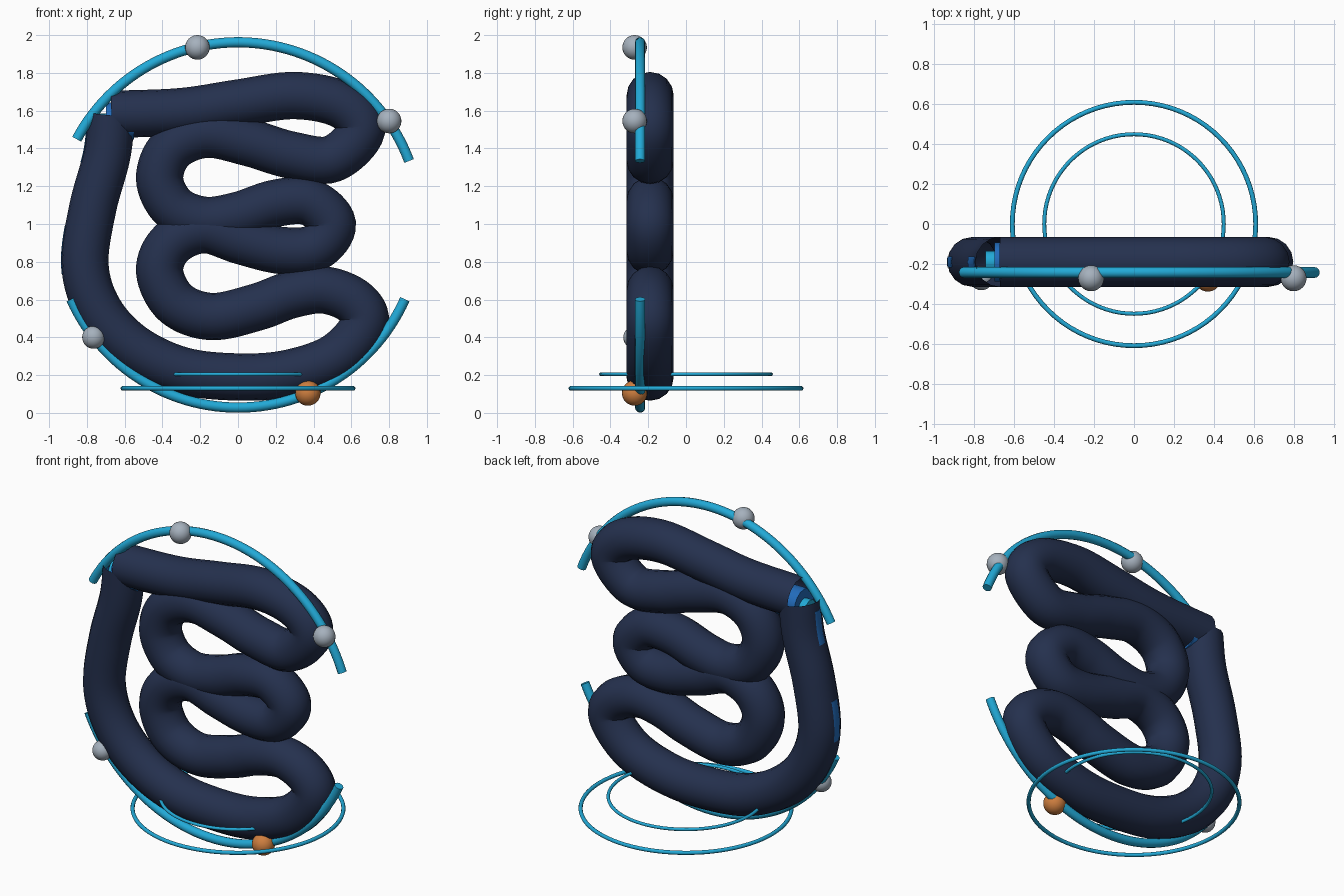
import bpy, bmesh, math
from mathutils import Vector

if "Cube" in bpy.data.objects:
    bpy.data.objects.remove(bpy.data.objects["Cube"])


def material(name, rgb):
    m = bpy.data.materials.new(name)
    m.diffuse_color = (*rgb, 1)
    m.use_nodes = True
    m.node_tree.nodes["Principled BSDF"].inputs["Base Color"].default_value = m.diffuse_color
    return m


NAVY = material("navy", (0.018, 0.030, 0.076))
CYAN = material("cyan", (0.016, 0.40, 0.68))
BLUE = material("mid blue", (0.016, 0.15, 0.50))
GREY = material("silver grey", (0.38, 0.44, 0.51))
ORANGE = material("copper orange", (0.62, 0.21, 0.05))


def finish(bm, name, mat):
    bmesh.ops.recalc_face_normals(bm, faces=bm.faces)
    me = bpy.data.meshes.new(name)
    bm.to_mesh(me)
    bm.free()
    me.materials.append(mat)
    ob = bpy.data.objects.new(name, me)
    bpy.context.collection.objects.link(ob)
    bpy.ops.object.select_all(action='DESELECT')
    bpy.context.view_layer.objects.active = ob
    ob.select_set(True)
    bpy.ops.object.shade_smooth_by_angle(angle=math.radians(50))
    return ob


def sweep(name, pts, radius, mat, axis=(0, 1, 0), sides=16, closed=False,
          caps=True, thick=None):
    """Sweep an elliptical section along a flat path; axis is the path's plane normal."""
    axis, n = Vector(axis), len(pts)
    thick = radius if thick is None else thick
    bm, rings = bmesh.new(), []
    for i, p in enumerate(pts):
        a = pts[i - 1] if closed or i else p
        b = pts[(i + 1) % n] if closed or i < n - 1 else p
        side = axis.cross(b - a).normalized()
        ring = []
        for k in range(sides):
            t = math.tau * k / sides
            ring.append(bm.verts.new(p + side * thick * math.cos(t) + axis * radius * math.sin(t)))
        rings.append(ring)
    for i in range(n if closed else n - 1):
        r, s = rings[i], rings[(i + 1) % n]
        for k in range(sides):
            j = (k + 1) % sides
            bm.faces.new((r[k], r[j], s[j], s[k]))
    if caps and not closed:
        bm.faces.new(rings[0])
        bm.faces.new(rings[-1])
    return finish(bm, name, mat)


def smooth_path(ctrl, y, steps=8):
    """Catmull-Rom path through (x, z) points."""
    p = [Vector((x, y, z)) for x, z in ctrl]
    p = [2 * p[0] - p[1]] + p + [2 * p[-1] - p[-2]]
    out = []
    for a, b, c, d in zip(p, p[1:], p[2:], p[3:]):
        for i in range(steps):
            t = i / steps
            out.append(0.5 * (2 * b + (c - a) * t + (2 * a - 5 * b + 4 * c - d) * t * t
                              + (3 * b - a - 3 * c + d) * t ** 3))
    return out + [p[-2]]


# Winding main tube
Y = -0.19
coil = [(-0.67, 1.58), (-0.3, 1.595), (0, 1.64), (0.3, 1.68), (0.55, 1.63),
        (0.655, 1.5), (0.5, 1.345), (0.28, 1.365), (0.06, 1.43), (-0.17, 1.475),
        (-0.35, 1.40), (-0.415, 1.24), (-0.34, 1.085), (-0.18, 1.02), (0, 1.045),
        (0.2, 1.11), (0.38, 1.115), (0.5, 1.0), (0.41, 0.875), (0.23, 0.86),
        (0.02, 0.91), (-0.18, 0.97), (-0.35, 0.90), (-0.415, 0.75), (-0.33, 0.58),
        (-0.14, 0.51), (0.1, 0.56), (0.28, 0.625), (0.46, 0.65), (0.62, 0.585),
        (0.67, 0.47), (0.52, 0.30), (0.27, 0.21), (0, 0.19), (-0.3, 0.225),
        (-0.56, 0.35), (-0.735, 0.54), (-0.81, 0.78), (-0.77, 1.08),
        (-0.695, 1.36), (-0.67, 1.575)]
path = smooth_path(coil, Y)
sweep("winding_tube", path, 0.125, NAVY, caps=False)

# Coloured cores showing at the open corner of the tube
core = lambda z, *xs: [Vector((x, Y, z)) for x in xs]
sweep("upper_core", core(1.545, -0.70, -0.55), 0.098, BLUE)
sweep("inner_core", core(1.53, -0.745, -0.60), 0.055, CYAN)

# Thin strips on the outer left flank
flank = path[-33:]
for name, lo, hi in (("lower_strip", 0.72, 1.0), ("upper_strip", 1.28, 1.54)):
    pts = []
    for a, b in zip(flank, flank[1:]):
        if lo < a.z < hi:
            pts.append(a + Vector((0, 1, 0)).cross(b - a).normalized() * -0.123
                       if Vector((0, 1, 0)).cross(b - a).x > 0 else
                       a + Vector((0, 1, 0)).cross(b - a).normalized() * 0.123)
    sweep(name, pts, 0.027, BLUE, sides=8, thick=0.004)


# Large upper and lower arcs
def arc(a0, a1, r, n):
    return [math.radians(a0 + (a1 - a0) * i / n) for i in range(n + 1)], r


for name, a0, a1 in (("upper_arc", 20.5, 152), ("lower_arc", 204, 336)):
    angles, r = arc(a0, a1, 0.967, 56)
    sweep(name, [Vector((r * math.cos(t), -0.243, 0.995 + r * math.sin(t))) for t in angles],
          0.027, CYAN, sides=12)

# Horizontal base rings
for name, r, z, w in (("outer_base_ring", 0.61, 0.13, 0.012),
                      ("inner_base_ring", 0.45, 0.205, 0.01)):
    pts = [Vector((r * math.cos(math.tau * i / 80), r * math.sin(math.tau * i / 80), z))
           for i in range(80)]
    sweep(name, pts, w, CYAN, axis=(0, 0, 1), sides=10, closed=True)

# Beads on the arcs
for name, x, z, r, mat in (("top_bead", -0.215, 1.935, 0.065, GREY),
                           ("right_bead", 0.80, 1.545, 0.065, GREY),
                           ("left_bead", -0.765, 0.40, 0.06, GREY),
                           ("bottom_bead", 0.37, 0.105, 0.067, ORANGE)):
    bm = bmesh.new()
    bmesh.ops.create_uvsphere(bm, u_segments=24, v_segments=16, radius=r)
    bmesh.ops.translate(bm, verts=bm.verts, vec=(x, -0.272, z))
    finish(bm, name, mat)
